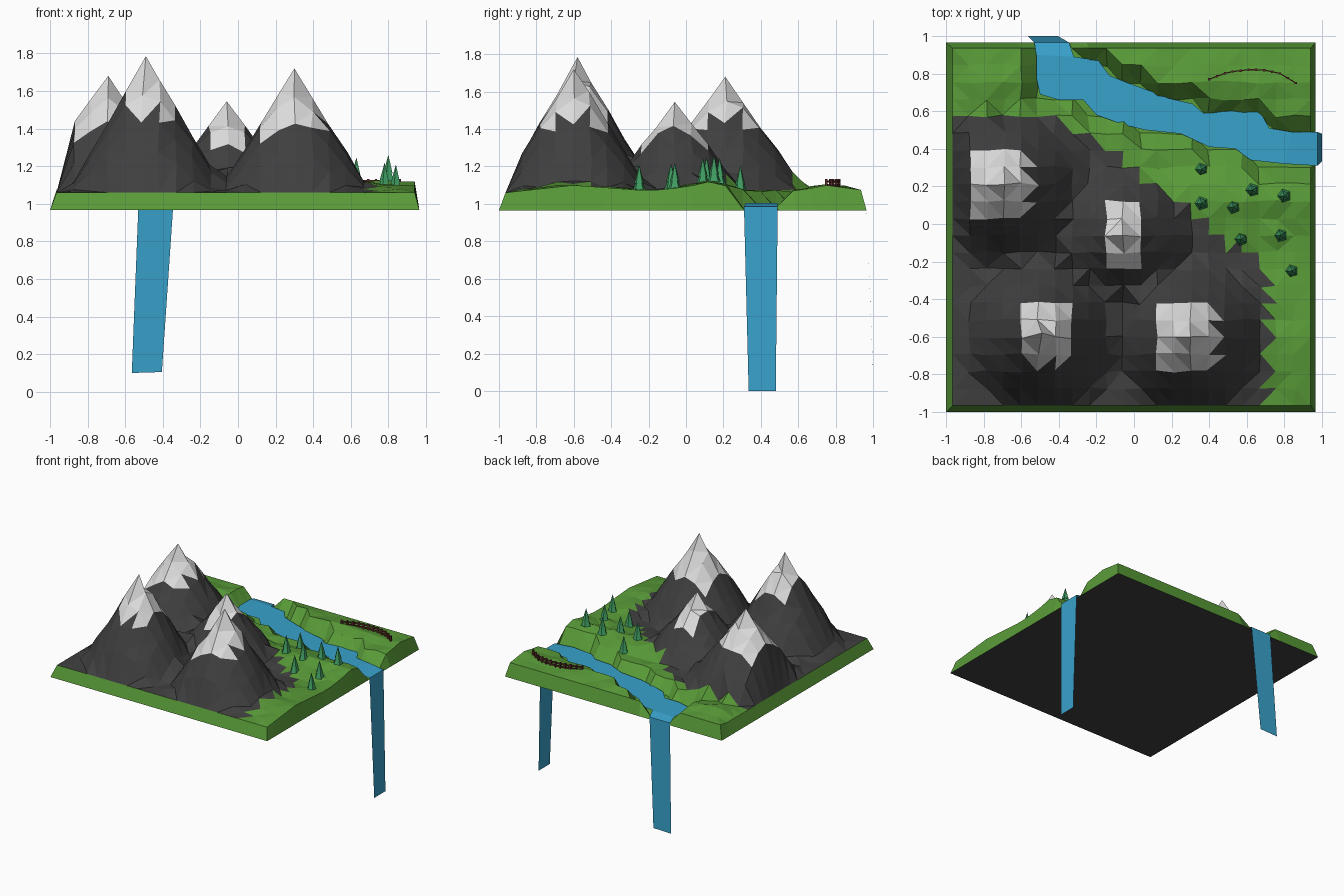
import bpy, bmesh, math, random
from mathutils import Vector

if "Cube" in bpy.data.objects:
    bpy.data.objects.remove(bpy.data.objects["Cube"])

random.seed(4)

def material(name, rgb):
    m = bpy.data.materials.new(name)
    m.diffuse_color = (*rgb, 1)
    m.use_nodes = True
    m.node_tree.nodes["Principled BSDF"].inputs["Base Color"].default_value = m.diffuse_color
    return m

GRASS = material("grass green", (0.10, 0.33, 0.04))
ROCK = material("dark rock", (0.05, 0.05, 0.05))
SNOW = material("snow white", (0.72, 0.72, 0.72))
WATER = material("water blue", (0.04, 0.36, 0.60))
PINE = material("pine green", (0.05, 0.33, 0.12))
WOOD = material("red brown wood", (0.10, 0.025, 0.02))

def finish(bm, name, *mats):
    me = bpy.data.meshes.new(name)
    bm.to_mesh(me)
    bm.free()
    for m in mats:
        me.materials.append(m)
    ob = bpy.data.objects.new(name, me)
    bpy.context.collection.objects.link(ob)
    return ob

def lerp_table(t, table):
    for (a, va), (b, vb) in zip(table, table[1:]):
        if t <= b:
            return va + (vb - va) * max(0, (t - a) / (b - a))
    return table[-1][1]

# River banks: (left bank x, y, right bank x, y), back edge to right edge
BANKS = [(-0.53, 0.965, -0.345, 0.965), (-0.52, 0.90, -0.32, 0.89), (-0.52, 0.78, -0.19, 0.87),
         (-0.50, 0.69, -0.13, 0.79), (-0.40, 0.66, -0.03, 0.75), (-0.27, 0.66, 0.08, 0.71),
         (-0.20, 0.58, 0.18, 0.67), (-0.06, 0.53, 0.31, 0.64), (0.06, 0.50, 0.37, 0.59),
         (0.25, 0.48, 0.50, 0.60), (0.40, 0.41, 0.62, 0.62), (0.54, 0.40, 0.68, 0.58),
         (0.62, 0.34, 0.72, 0.51), (0.80, 0.32, 0.84, 0.49), (0.975, 0.31, 0.975, 0.49)]

# Peaks: x, y, height, slope, then the snow cap's limits x0, x1, y0, y1
PEAKS = [(-0.69, 0.21, 1.68, 1.4, -0.87, -0.545, 0.03, 0.40),
         (-0.49, -0.58, 1.785, 1.72, -0.60, -0.33, -0.74, -0.41),
         (-0.06, -0.06, 1.545, 1.3, -0.15, 0.06, -0.24, 0.12),
         (0.30, -0.60, 1.72, 1.6, 0.12, 0.445, -0.785, -0.42)]

# Rolling height of the grass along y
ROLL = [(-0.965, 1.06), (-0.6, 1.10), (-0.2, 1.07), (0.0, 1.09), (0.15, 1.125),
        (0.27, 1.07), (0.6, 1.07), (0.75, 1.10), (0.935, 1.075)]

def is_rock(x, y):
    return y < 0.28 - 0.73 * x and y < 0.575 and x < 0.72

def river_gap(x, y):
    """Distance outside the river bank (negative = in the water)."""
    best = 9
    p = Vector((x, y))
    for a, b in zip(BANKS, BANKS[1:]):
        la, ra, lb, rb = Vector(a[:2]), Vector(a[2:]), Vector(b[:2]), Vector(b[2:])
        for i in range(7):
            l, r = la.lerp(lb, i / 6), ra.lerp(rb, i / 6)
            t = max(0, min(1, (p - l).dot(r - l) / (r - l).length_squared))
            best = min(best, (p - l.lerp(r, t)).length)
    return best

def height(x, y):
    if river_gap(x, y) < 0.04:
        return 0.98
    z = lerp_table(y, ROLL)
    if is_rock(x, y):
        z = max([z] + [h - s * math.hypot(x - px, y - py) for px, py, h, s, *_ in PEAKS])
    return z

# Terrain: a coarse grid with cone-shaped mountains, bevelled sides and flat underside
N = 21
X0, X1, Y0, Y1, BASE = -0.965, 0.94, -0.965, 0.935, 0.966
bm = bmesh.new()
grid = {}
for i in range(N + 1):
    for j in range(N + 1):
        x, y = X0 + (X1 - X0) * i / N, Y0 + (Y1 - Y0) * j / N
        rim = i in (0, N) or j in (0, N)
        peak = next((p for p in PEAKS if math.hypot(x - p[0], y - p[1]) < 0.04), None)
        if peak:
            x, y, z = peak[:3]
        elif rim:
            z = height(x, y) if i == N or j == N else 1.06
        else:
            x += random.uniform(-0.008, 0.008)
            y += random.uniform(-0.008, 0.008)
            z = height(x, y)
            if z > 1.0:
                z += random.uniform(-0.012, 0.012)
        grid[i, j] = bm.verts.new((x, y, z))
top = [bm.faces.new((grid[i, j], grid[i + 1, j], grid[i + 1, j + 1], grid[i, j + 1]))
       for i in range(N) for j in range(N)]
top = bmesh.ops.triangulate(bm, faces=top)["faces"]
for f in top:
    c = f.calc_center_median()
    if is_rock(c.x, c.y):
        f.material_index = 1
        if any(a < c.x < b and d < c.y < e for *_, a, b, d, e in PEAKS):
            f.material_index = 2
loop = ([(i, 0) for i in range(N)] + [(N, j) for j in range(N)] +
        [(i, N) for i in range(N, 0, -1)] + [(0, j) for j in range(N, 0, -1)])
low = [bm.verts.new((-1 + 1.965 * i / N, -1 + 1.965 * j / N, BASE)) for i, j in loop]
for k in range(len(loop)):
    n = (k + 1) % len(loop)
    bm.faces.new((grid[loop[k]], low[k], low[n], grid[loop[n]]))
under = bm.faces.new(low[::-1])
under.material_index = 1
finish(bm, "terrain", GRASS, ROCK, SNOW)

# River with a waterfall sheet at each end
bm = bmesh.new()
rows = [((-0.565, 1.0, 0.10), (-0.405, 1.0, 0.105))]
for k, (lx, ly, rx, ry) in enumerate(BANKS):
    z = 0.985 if k in (0, len(BANKS) - 1) else 1.005
    rows.append(((lx, ly, z), (rx, ry, z)))
rows.append(((1.0, 0.335, 0.0), (1.0, 0.48, 0.0)))
pairs = [(bm.verts.new(a), bm.verts.new(b)) for a, b in rows]
for (a, b), (c, d) in zip(pairs, pairs[1:]):
    bm.faces.new((a, c, d, b))
finish(bm, "river", WATER)

# Pine trees: two stacked five-sided cones
TREES = [(0.36, 0.29), (0.36, 0.11), (0.53, 0.09), (0.63, 0.18),
         (0.80, 0.15), (0.57, -0.08), (0.78, -0.06), (0.84, -0.25)]
for n, (x, y) in enumerate(TREES):
    bm = bmesh.new()
    for r1, r2, h, z in ((0.038, 0.014, 0.06, 0), (0.028, 0, 0.10, 0.04)):
        cone = bmesh.ops.create_cone(bm, cap_ends=True, segments=5, radius1=r1, radius2=r2, depth=h)
        bmesh.ops.translate(bm, verts=cone["verts"], vec=(0, 0, z + h / 2))
    tree = finish(bm, f"pine_tree_{n + 1}", PINE)
    tree.location = (x, y, height(x, y) - 0.005)
    tree.rotation_euler.z = math.pi / 10

# Curved fence: posts joined by two rails
bm = bmesh.new()
def box(a, b, w, h):
    """Beam of width w and height h from a to b, both on its centre line."""
    d = b - a
    res = bmesh.ops.create_cube(bm, size=1)
    bmesh.ops.scale(bm, verts=res["verts"], vec=(max(d.length, w), w, h))
    rot = Vector((d.x, d.y, 0)).to_track_quat('X', 'Z').to_matrix() if d.length else None
    if rot:
        bmesh.ops.rotate(bm, verts=res["verts"], matrix=rot)
    bmesh.ops.translate(bm, verts=res["verts"], vec=(a + b) / 2)

ARC = [(0.40, 0.77), (0.50, 0.808), (0.62, 0.822), (0.70, 0.818), (0.78, 0.80), (0.86, 0.75)]
posts = []
for k in range(12):
    x = 0.40 + 0.46 * k / 11
    posts.append(Vector((x, lerp_table(x, ARC), 1.10)))
for p in posts:
    box(p, p, 0.012, 0.065)
for a, b in zip(posts, posts[1:]):
    for dz in (-0.002, 0.02):
        box(a + Vector((0, 0, dz)), b + Vector((0, 0, dz)), 0.006, 0.012)
finish(bm, "fence", WOOD)
